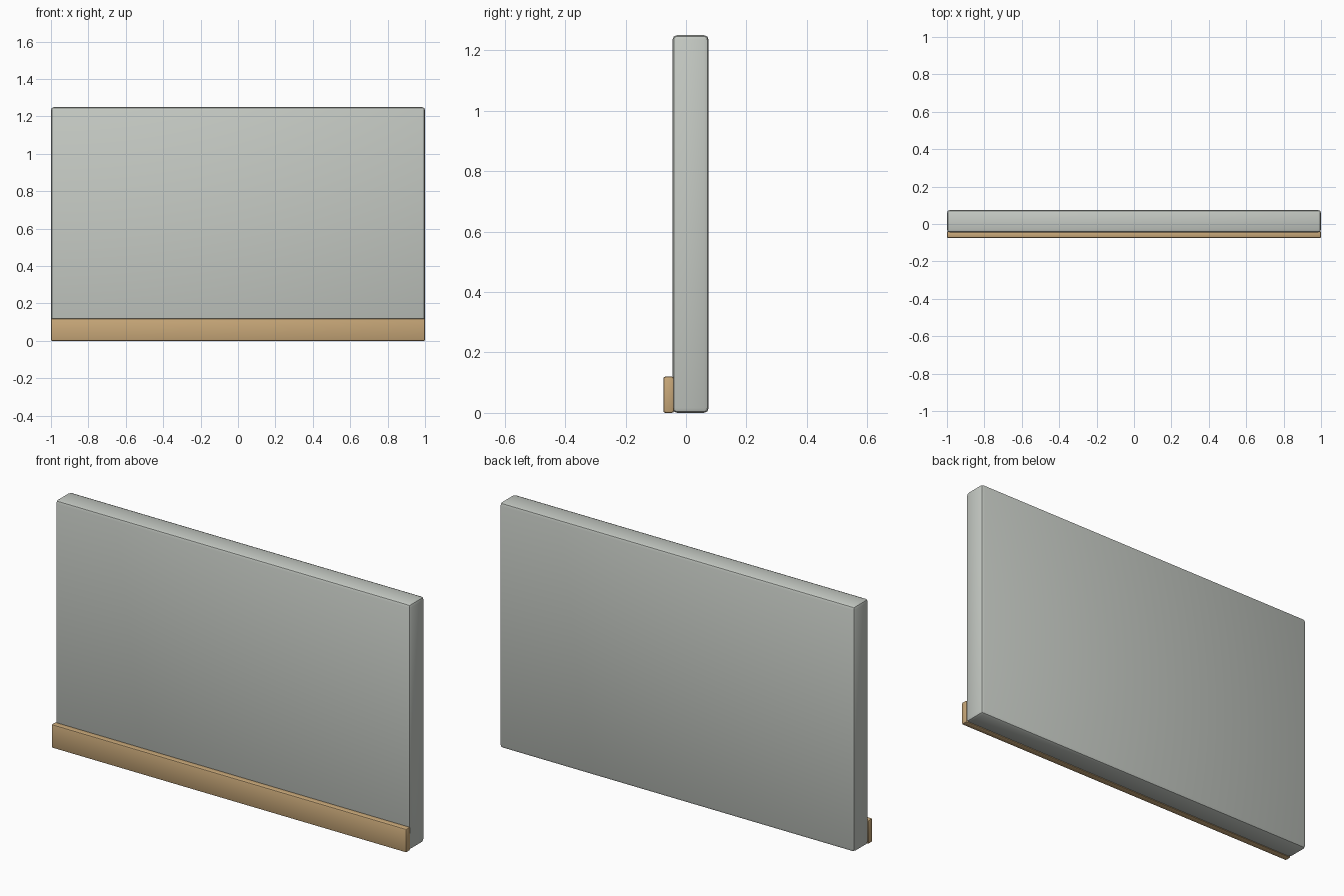
import bpy
from math import radians

if "Cube" in bpy.data.objects:
    bpy.data.objects.remove(bpy.data.objects["Cube"])


def board(name, lo, hi, bevel, color):
    """Rounded-edge box spanning the corners lo to hi."""
    bpy.ops.mesh.primitive_cube_add(size=1, location=[(a + b) / 2 for a, b in zip(lo, hi)])
    ob = bpy.context.object
    ob.name = name
    ob.scale = [b - a for a, b in zip(lo, hi)]
    bpy.ops.object.transform_apply(location=False, rotation=False, scale=True)
    mod = ob.modifiers.new("rounded_edges", 'BEVEL')
    mod.width = bevel
    mod.segments = 2
    bpy.ops.object.modifier_apply(modifier=mod.name)
    bpy.ops.object.shade_smooth_by_angle(angle=radians(30))
    mat = bpy.data.materials.new(name + "_paint")
    mat.diffuse_color = (*color, 1)
    mat.use_nodes = True
    mat.node_tree.nodes["Principled BSDF"].inputs["Base Color"].default_value = mat.diffuse_color
    ob.data.materials.append(mat)
    return ob


# Wall slab
board("wall_panel", (-1, -0.045, 0), (1, 0.075, 1.25), 0.016, (0.56, 0.59, 0.55))
# Wooden skirting along the front foot, slightly sunk into the wall
board("baseboard", (-1, -0.075, 0), (1, -0.04, 0.12), 0.007, (0.58, 0.39, 0.19))
